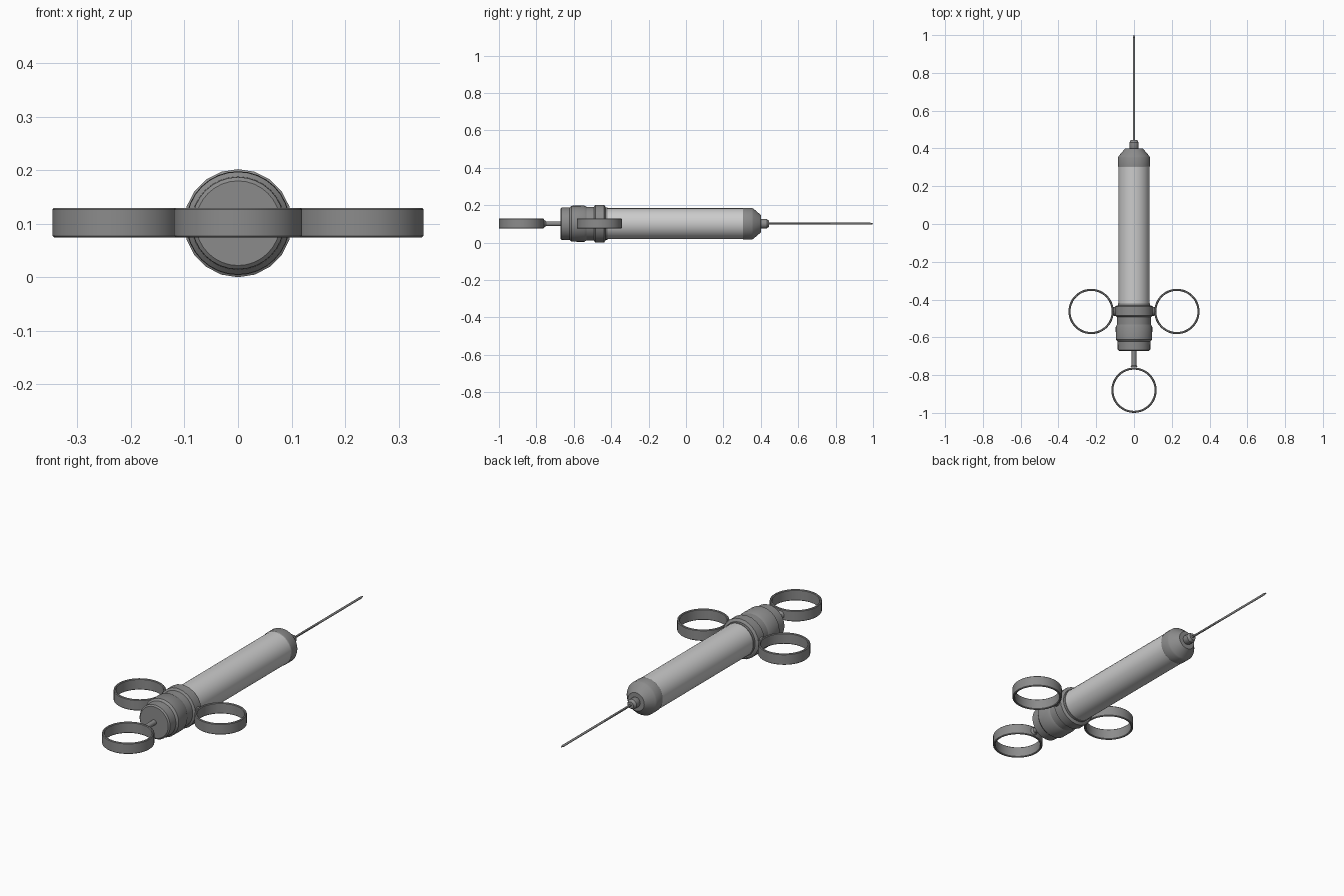
import bpy, bmesh, math
from mathutils import Vector

if "Cube" in bpy.data.objects:
    bpy.data.objects.remove(bpy.data.objects["Cube"])

AXIS_Z = 0.101   # height of the long axis


def material(name, v):
    m = bpy.data.materials.new(name)
    m.diffuse_color = (v, v, v, 1)
    m.use_nodes = True
    m.node_tree.nodes["Principled BSDF"].inputs["Base Color"].default_value = m.diffuse_color
    return m


metal = material("grey metal", 0.26)
glass = material("pale barrel", 0.60)


def lathe(name, profile, mat, sides=32, center=(0, 0, AXIS_Z), axis="Y", closed=False):
    """Revolve (position along axis, radius) points; open profiles get end caps."""
    bm = bmesh.new()
    c = Vector(center)
    rows = []
    for p, r in profile:
        row = []
        for i in range(sides):
            a = 2 * math.pi * i / sides
            u, w = r * math.cos(a), r * math.sin(a)
            d = {"Y": (u, p, w), "Z": (u, w, p), "X": (p, u, w)}[axis]
            row.append(bm.verts.new(c + Vector(d)))
        rows.append(row)
    pairs = list(zip(rows, rows[1:]))
    if closed:
        pairs.append((rows[-1], rows[0]))
    else:
        bm.faces.new(rows[0])
        bm.faces.new(rows[-1])
    for a, b in pairs:
        for i in range(sides):
            j = (i + 1) % sides
            bm.faces.new((a[i], a[j], b[j], b[i]))
    bmesh.ops.recalc_face_normals(bm, faces=bm.faces)
    me = bpy.data.meshes.new(name)
    bm.to_mesh(me)
    bm.free()
    me.materials.append(mat)
    ob = bpy.data.objects.new(name, me)
    bpy.context.collection.objects.link(ob)
    bpy.ops.object.select_all(action="DESELECT")
    ob.select_set(True)
    bpy.context.view_layer.objects.active = ob
    bpy.ops.object.shade_smooth_by_angle(angle=math.radians(30))
    return ob


def finger_ring(name, x, y):
    """Flat band with slightly eased edges, standing around a vertical axis."""
    h, e, ro, ri = 0.0275, 0.003, 0.12, 0.109
    prof = [(-h, ri + e), (-h, ro - e), (-h + e, ro), (h - e, ro),
            (h, ro - e), (h, ri + e), (h - e, ri), (-h + e, ri)]
    return lathe(name, prof, metal, 48, (x, y, AXIS_Z + 0.001), "Z", closed=True)


# Barrel
lathe("barrel", [(-0.43, 0.083), (0.31, 0.083)], glass)

# Nose cap, hub and needle
lathe("nose_cap", [(0.305, 0.083), (0.308, 0.085), (0.352, 0.085), (0.36, 0.081),
                   (0.396, 0.050), (0.40, 0.046)], metal)
lathe("needle_hub", [(0.395, 0.021), (0.403, 0.025), (0.432, 0.025), (0.437, 0.021),
                     (0.445, 0.017), (0.445, 0.008)], metal, 20)
lathe("needle", [(0.44, 0.0055), (0.985, 0.0055), (1.0, 0.002)], metal, 12)

# Grip: front lip, collar, neck, wide band and end cap
lathe("grip_lip", [(-0.435, 0.086), (-0.42, 0.086)], metal)
lathe("grip_collar", [(-0.492, 0.090), (-0.485, 0.101), (-0.438, 0.101), (-0.431, 0.090)],
      metal, 20)
lathe("grip_neck", [(-0.535, 0.090), (-0.48, 0.090)], metal)
lathe("grip_band", [(-0.622, 0.087), (-0.612, 0.096), (-0.545, 0.097), (-0.528, 0.088)], metal)
lathe("end_cap", [(-0.672, 0.079), (-0.666, 0.086), (-0.615, 0.087)], metal)

# Plunger rod with its thumb ring
lathe("plunger_rod", [(-0.758, 0.020), (-0.748, 0.013), (-0.665, 0.013)], metal, 16)
finger_ring("thumb_ring", 0, -0.88)

# Side finger rings with lugs to the collar
for side, s in (("left", -1), ("right", 1)):
    finger_ring(side + "_finger_ring", s * 0.227, -0.463)
    lathe(side + "_lug", [(s * 0.085, 0.024), (s * 0.105, 0.024), (s * 0.113, 0.018)],
          metal, 20, (0, -0.463, AXIS_Z), "X")
